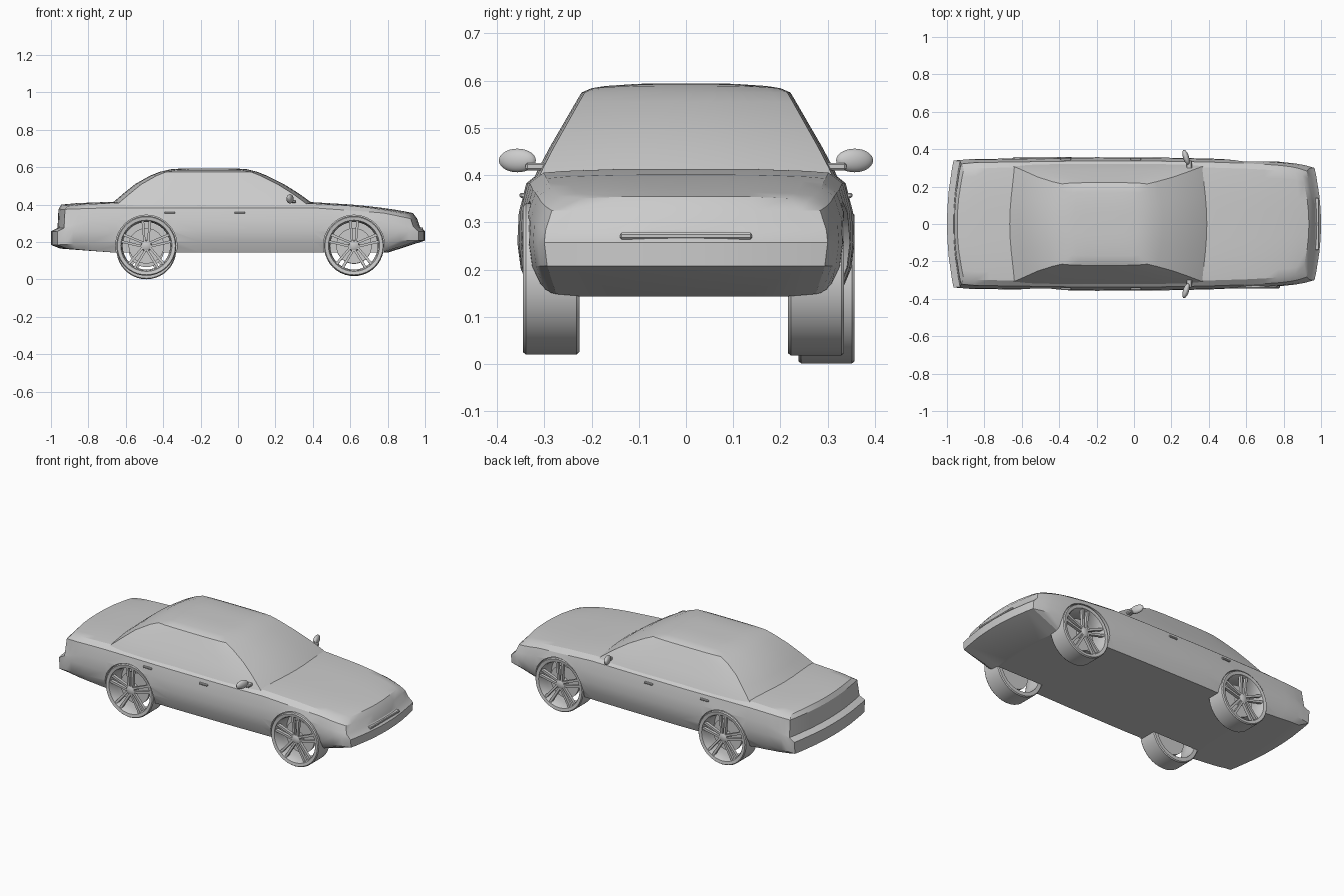
import bpy, bmesh, math
from mathutils import Matrix, Vector

if "Cube" in bpy.data.objects:
    bpy.data.objects.remove(bpy.data.objects["Cube"])


def interp(x, pts):
    """Linear look-up in a short list of (x, value) points."""
    if x <= pts[0][0]:
        return pts[0][1]
    for (x0, a), (x1, b) in zip(pts, pts[1:]):
        if x <= x1:
            return a + (b - a) * (x - x0) / (x1 - x0)
    return pts[-1][1]


def finish(bm, name):
    bmesh.ops.recalc_face_normals(bm, faces=bm.faces)
    me = bpy.data.meshes.new(name)
    bm.to_mesh(me)
    bm.free()
    ob = bpy.data.objects.new(name, me)
    bpy.context.collection.objects.link(ob)
    return ob


def shell(name, us, vs, n, f):
    """Closed box-shaped surface grid, every grid point shaped by f(u, v, level)."""
    bm, cache = bmesh.new(), {}
    size = (len(us) - 1, len(vs) - 1, n - 1)

    def vert(idx):
        if idx not in cache:
            cache[idx] = bm.verts.new(f(us[idx[0]], vs[idx[1]], idx[2]))
        return cache[idx]

    for ax in range(3):
        p, q = [a for a in range(3) if a != ax]
        for end in (0, size[ax]):
            for a in range(size[p]):
                for b in range(size[q]):
                    quad = []
                    for da, db in ((0, 0), (1, 0), (1, 1), (0, 1)):
                        i = [0, 0, 0]
                        i[ax], i[p], i[q] = end, a + da, b + db
                        quad.append(vert(tuple(i)))
                    bm.faces.new(quad)
    return finish(bm, name)


def lathe(bm, profile, n=40, closed=True):
    """Spin (radius, y) points about the y axis."""
    rings = [[bm.verts.new((r * math.cos(t), y, r * math.sin(t)))
              for t in (2 * math.pi * i / n for i in range(n))] for r, y in profile]
    for a, b in zip(rings, rings[1:] + rings[:1] if closed else rings[1:]):
        for i in range(n):
            j = (i + 1) % n
            bm.faces.new((a[i], a[j], b[j], b[i]))
    if not closed:
        bm.faces.new(rings[0])
        bm.faces.new(rings[-1])


# Lower body: z of each level along u, mid half-width, rear and front end x
LEVELS = [
    ([(-1, .165), (-.65, .143), (1, .143)], .325, -.95, .80),
    ([(-1, .185), (-.7, .20), (1, .208)], .350, -1.0, 1.0),
    ([(-1, .257), (1, .257)], .357, -1.0, 1.0),
    ([(-1, .275), (-.8, .32), (.7, .32), (1, .283)], .354, -.965, .972),
    ([(-1, .375), (-.7, .383), (.4, .383), (.8, .355), (1, .325)], .338, -.96, .958),
    ([(-1, .392), (-.9, .40), (-.65, .408), (.4, .405), (.6, .393), (.8, .374),
      (.92, .36), (1, .347)], .308, -.945, .935)]
WIDTH = [(-1, .95), (-.9, .97), (-.2, 1), (.3, .99), (.6, .96), (.85, .92), (.94, .88), (1, .84)]


def body_point(u, v, k):
    zs, w, xr, xf = LEVELS[k]
    end, a = (xf if u > 0 else -xr), abs(u)
    x = math.copysign(a if a < .7 else .7 + (a - .7) / .3 * (end - .7), u)
    y = v * w * interp(u, WIDTH)
    x -= math.copysign(.035 * v * v * max(0, (a - .6) / .4) ** 2, u)
    z = interp(u, zs) + (.008 * (1 - v ** 4) if k == 5 else 0)
    return x, y, z


CROSS = [-1, -.85, -.5, -.25, 0, .25, .5, .85, 1]
body = shell("car_body", [-1, -.95, -.9, -.8, -.65, -.5, -.35, -.2, 0, .2, .4, .5, .6, .7,
                          .8, .88, .94, 1], CROSS, 6, body_point)

# Cabin: z, half-width, rear x, front x per level
CABIN = [(.38, .328, -.71, .43), (.415, .312, -.665, .387), (.46, .288, -.612, .325),
         (.51, .259, -.55, .245), (.555, .233, -.47, .155), (.575, .221, -.42, .105),
         (.584, .200, -.36, .05)]


def cabin_point(u, v, k):
    z, w, xr, xf = CABIN[k]
    x = xr + (xf - xr) * (u + 1) / 2 - .035 * v * v * u * abs(u)
    if k == len(CABIN) - 1:
        z += .01 * (1 - v ** 4) * (1 - .5 * u ** 4)
    return x, v * w * (1 - .03 * u ** 4), z


shell("cabin", [-1, -.8, -.5, -.2, .2, .5, .8, 1], CROSS, len(CABIN), cabin_point)

# Wheels: x, outer y, inner y, axle height
WHEELS = {"front_right_wheel": (.62, -.345, .18), "rear_right_wheel": (-.49, -.345, .18),
          "front_left_wheel": (.62, .335, .178), "rear_left_wheel": (-.49, .357, .161)}


def wheel(name):
    bm = bmesh.new()
    # Tyre and open barrel
    lathe(bm, [(.137, .003), (.155, 0), (.16, .006), (.16, .113), (.155, .119),
               (.133, .119), (.127, .06), (.132, .012)])
    # Hub and brake disc
    lathe(bm, [(.014, .006), (.026, .012), (.03, .05)], 20, False)
    lathe(bm, [(.095, .055), (.095, .07)], 32, False)
    # Five split spokes, each a pair of bars
    for i in range(5):
        for s in (-1, 1):
            res = bmesh.ops.create_cube(bm, size=1)
            for v in res["verts"]:
                outer = v.co.z > 0
                c = s * (.019 if outer else .010)
                wid = .014 if outer else .012
                v.co = Vector((c + v.co.x * wid, (.016 if outer else .02) + v.co.y * .018,
                               .134 if outer else .02))
            bmesh.ops.rotate(bm, verts=res["verts"],
                             matrix=Matrix.Rotation(2 * math.pi * i / 5, 3, 'Y'))
    return finish(bm, name)


for name, (x, y, z) in WHEELS.items():
    ob = wheel(name)
    ob.location = (x, y, z)
    ob.rotation_euler.z = math.pi if y > 0 else 0
    # Wheel arch cut into the body
    inward = .117 if y < 0 else -.117
    bm = bmesh.new()
    lathe(bm, [(.164, math.copysign(.45, y)), (.164, y + inward)], 40, False)
    cutter = finish(bm, "arch_cutter")
    cutter.location = (x, 0, z)
    cutter.hide_render = True
    mod = body.modifiers.new("arch", 'BOOLEAN')
    mod.operation, mod.solver, mod.object = 'DIFFERENCE', 'EXACT', cutter
    bpy.context.view_layer.objects.active = body
    bpy.ops.object.modifier_apply(modifier=mod.name)
    bpy.data.objects.remove(cutter)


def box(name, loc, dims):
    bm = bmesh.new()
    bmesh.ops.create_cube(bm, size=1)
    bmesh.ops.scale(bm, vec=dims, verts=bm.verts)
    bmesh.ops.bevel(bm, geom=bm.edges[:], offset=min(dims) * .25, segments=1, affect='EDGES')
    bmesh.ops.translate(bm, vec=loc, verts=bm.verts)
    return finish(bm, name)


for s, side in ((-1, "right"), (1, "left")):
    # Door mirrors: flattened pod on a short stalk
    bm = bmesh.new()
    bmesh.ops.create_uvsphere(bm, u_segments=24, v_segments=14, radius=1)
    for v in bm.verts:
        v.co = Vector((v.co.x * .016, v.co.y * .041, v.co.z * .025))
    bmesh.ops.rotate(bm, verts=bm.verts, matrix=Matrix.Rotation(s * .3, 3, 'Z'))
    bmesh.ops.translate(bm, verts=bm.verts, vec=(.278, s * .357, .431))
    finish(bm, side + "_mirror")
    box(side + "_mirror_stalk", (.295, s * .315, .418), (.03, .05, .016))
    # Door handles
    for x, end in ((.01, "front"), (-.365, "rear")):
        box(f"{side}_{end}_door_handle", (x, s * .346, .357), (.056, .012, .011))

# Grille slot on the nose
box("grille_slot", (.975, 0, .271), (.03, .28, .014))

# Smooth shading with crisp creases
bpy.ops.object.select_all(action='SELECT')
bpy.context.view_layer.objects.active = body
bpy.ops.object.shade_smooth_by_angle(angle=math.radians(28))
